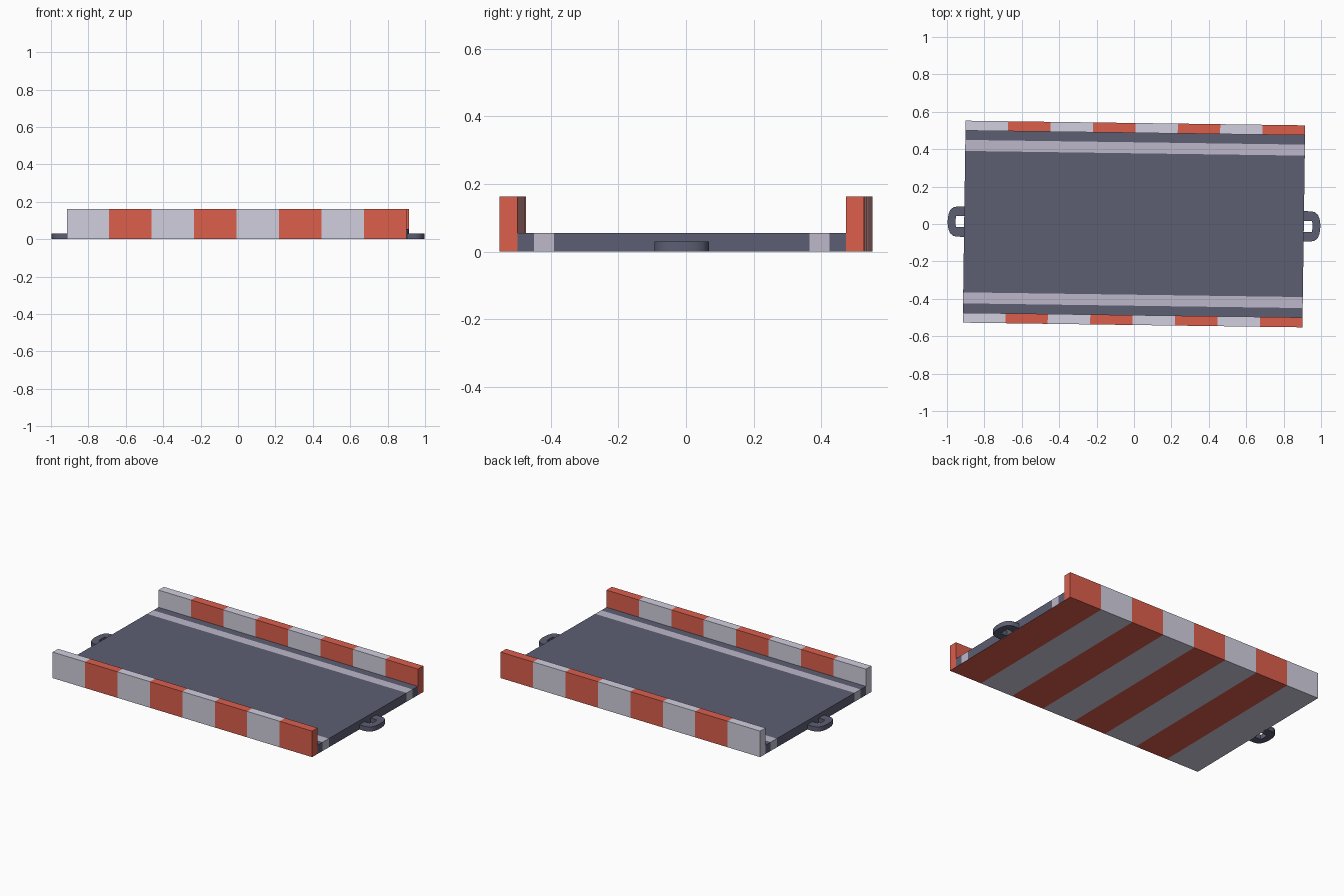
import bpy, bmesh, math
from mathutils import Matrix

if "Cube" in bpy.data.objects:
    bpy.data.objects.remove(bpy.data.objects["Cube"])

YAW = Matrix.Rotation(-0.0138, 4, 'Z')   # the whole model sits slightly turned
HALF_LEN, SEGMENTS = 0.908, 8
XS = [-HALF_LEN + 2 * HALF_LEN * i / SEGMENTS for i in range(SEGMENTS + 1)]


def material(name, rgb):
    m = bpy.data.materials.new(name)
    lin = [c / 12.92 if c <= 0.04045 else ((c + 0.055) / 1.055) ** 2.4 for c in rgb]
    m.diffuse_color = (*lin, 1)
    m.use_nodes = True
    m.node_tree.nodes["Principled BSDF"].inputs["Base Color"].default_value = m.diffuse_color
    return m


MATS = [material("slate_grey", (0.36, 0.37, 0.45)),
        material("pale_line", (0.74, 0.72, 0.79)),
        material("off_white", (0.82, 0.81, 0.87)),
        material("warning_red", (0.86, 0.37, 0.30))]
SLATE, LINE, WHITE, RED = range(4)


def finish(name, bm):
    bmesh.ops.remove_doubles(bm, verts=bm.verts, dist=1e-5)
    bmesh.ops.recalc_face_normals(bm, faces=bm.faces)
    bm.transform(YAW)
    me = bpy.data.meshes.new(name)
    bm.to_mesh(me)
    bm.free()
    for m in MATS:
        me.materials.append(m)
    ob = bpy.data.objects.new(name, me)
    bpy.context.collection.objects.link(ob)
    return ob


def slab(name, ys, height, colour):
    """Long box cut along x into segments and along y at ys."""
    bm = bmesh.new()

    def quad(pts, mat):
        bm.faces.new([bm.verts.new(p) for p in pts]).material_index = mat

    for i, (a, b) in enumerate(zip(XS, XS[1:])):
        band = RED if i % 2 else WHITE
        for j, (c, d) in enumerate(zip(ys, ys[1:])):
            top = colour(band, j)
            quad([(a, c, height), (b, c, height), (b, d, height), (a, d, height)], top)
            quad([(a, c, 0), (a, d, 0), (b, d, 0), (b, c, 0)], band)
            # end caps
            for x, used in ((a, i == 0), (b, i == SEGMENTS - 1)):
                if used:
                    quad([(x, c, 0), (x, d, 0), (x, d, height), (x, c, height)], top)
        # long sides
        for y in (ys[0], ys[-1]):
            quad([(a, y, 0), (b, y, 0), (b, y, height), (a, y, height)], colour(band, 0))
    return finish(name, bm)


# deck with two painted lines and a striped underside
slab("deck", [-0.487, -0.437, -0.378, 0.378, 0.437, 0.487], 0.055,
     lambda band, j: LINE if j in (1, 3) else SLATE)

# red and white side curbs
slab("front_curb", [-0.54, -0.487], 0.163, lambda band, j: band)
slab("back_curb", [0.487, 0.54], 0.163, lambda band, j: band)


# coupling loops at both ends
def coupling(name, side):
    half = [(0.90, 0.081), (0.945, 0.081), (0.967, 0.076), (0.983, 0.062),
            (0.992, 0.040), (0.996, 0.015)]
    hole = [(0.90, 0.029), (0.93, 0.029), (0.952, 0.029), (0.953, 0.02),
            (0.954, 0.012), (0.954, 0.006)]
    outer = half + [(x, -y) for x, y in reversed(half)]
    inner = hole + [(x, -y) for x, y in reversed(hole)]
    bm = bmesh.new()
    rings = [[bm.verts.new((side * x, y, z)) for x, y in pts]
             for pts, z in ((outer, 0), (outer, 0.03), (inner, 0.03), (inner, 0))]
    n = len(outer)
    for k in range(4):
        r, s = rings[k], rings[(k + 1) % 4]
        for i in range(n - 1):
            bm.faces.new((r[i], r[i + 1], s[i + 1], s[i]))
    for i in (0, n - 1):
        bm.faces.new([r[i] for r in rings])
    ob = finish(name, bm)
    bpy.ops.object.select_all(action='DESELECT')
    ob.select_set(True)
    bpy.context.view_layer.objects.active = ob
    bpy.ops.object.shade_smooth_by_angle(angle=math.radians(40))


coupling("right_coupling_loop", 1)
coupling("left_coupling_loop", -1)
